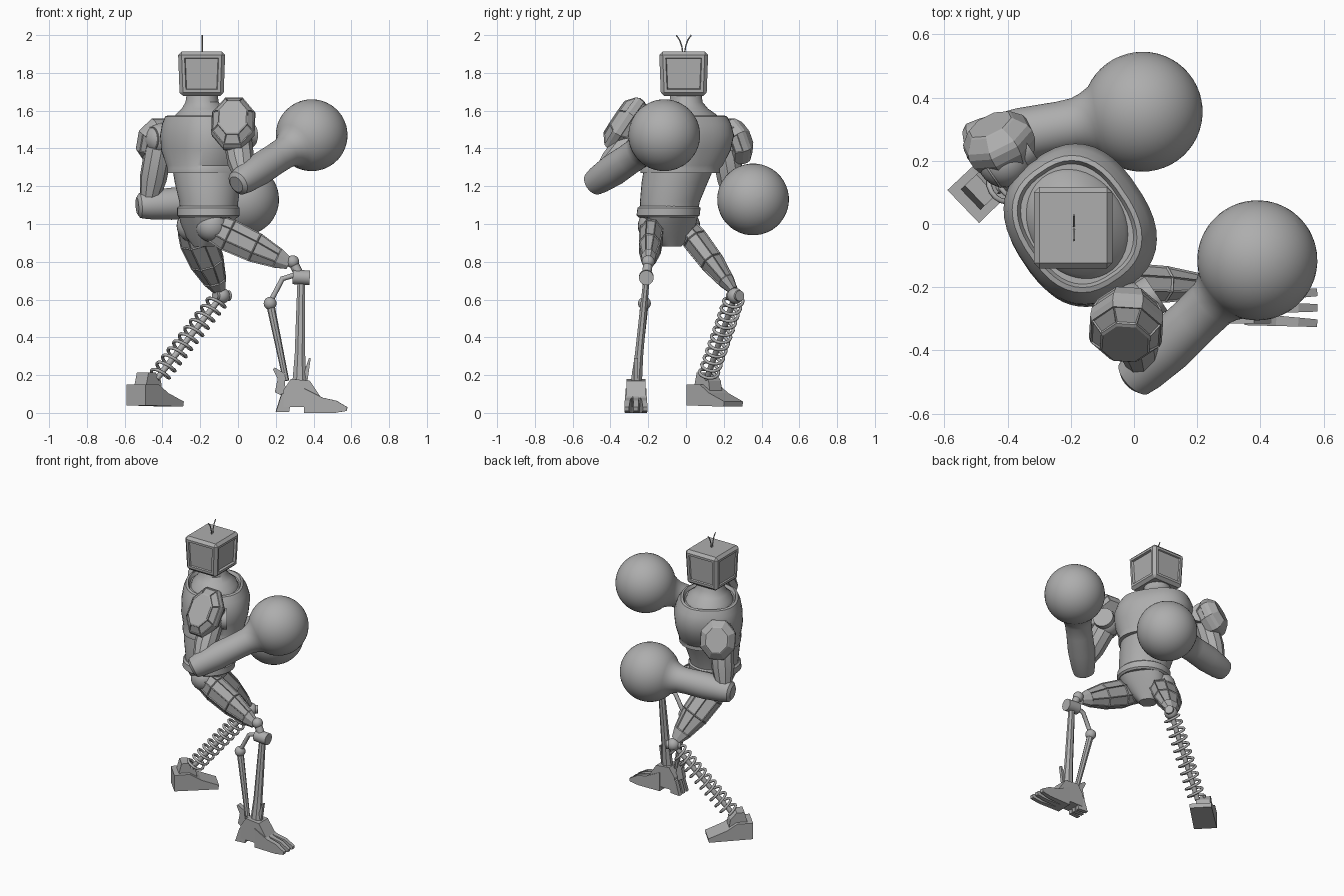
import bpy, bmesh, math
from mathutils import Vector as V

old = bpy.data.objects.get("Cube")
if old:
    bpy.data.objects.remove(old)

metal = bpy.data.materials.new("grey_metal")
metal.use_nodes = True
grey = (0.42, 0.42, 0.42, 1)
metal.diffuse_color = grey
metal.node_tree.nodes["Principled BSDF"].inputs["Base Color"].default_value = grey


def finish(name, bm, angle=35):
    bmesh.ops.recalc_face_normals(bm, faces=bm.faces)
    me = bpy.data.meshes.new(name)
    bm.to_mesh(me)
    bm.free()
    me.materials.append(metal)
    ob = bpy.data.objects.new(name, me)
    bpy.context.collection.objects.link(ob)
    bpy.ops.object.select_all(action="DESELECT")
    ob.select_set(True)
    bpy.context.view_layer.objects.active = ob
    if angle:
        bpy.ops.object.shade_smooth_by_angle(angle=math.radians(angle))
    return ob


def loft(name, rings, n=32, p=2, angle=35, panel=0):
    """Skin a stack of rings, each (centre, x_axis, y_axis)."""
    bm = bmesh.new()
    loops = []
    for c, ax, ay in rings:
        loop = []
        for i in range(n):
            a = math.tau * (i + 0.5) / n
            co, si = math.cos(a), math.sin(a)
            u = math.copysign(abs(co) ** (2 / p), co)
            v = math.copysign(abs(si) ** (2 / p), si)
            loop.append(bm.verts.new(c + ax * u + ay * v))
        loops.append(loop)
    sides = []
    for a, b in zip(loops, loops[1:]):
        for i in range(n):
            j = (i + 1) % n
            sides.append(bm.faces.new((a[i], a[j], b[j], b[i])))
    bm.faces.new(loops[0][::-1])
    bm.faces.new(loops[-1])
    if panel:
        bmesh.ops.recalc_face_normals(bm, faces=bm.faces)
        big = [f for f in sides if f.calc_area() > 0.004]
        bmesh.ops.inset_individual(bm, faces=big, thickness=panel, depth=-panel * 0.7)
    return finish(name, bm, angle)


def limb(name, a, b, profile, n=24, ref=(0, 0, 1), sx=1, sy=1, **kw):
    """Turned shape from a to b; profile is (fraction, radius)."""
    a, b = V(a), V(b)
    ax = (b - a).cross(V(ref)).normalized()
    ay = (b - a).cross(ax).normalized()
    return loft(name, [(a.lerp(b, t), ax * r * sx, ay * r * sy) for t, r in profile], n, **kw)


def rod(name, a, b, r, r2=None, n=12, **kw):
    return limb(name, a, b, [(0, r), (1, r2 or r)], n, **kw)


def ball(name, c, r):
    bm = bmesh.new()
    bmesh.ops.create_uvsphere(bm, u_segments=24, v_segments=14, radius=r)
    bmesh.ops.translate(bm, verts=bm.verts, vec=V(c))
    return finish(name, bm)


def prism(name, outline, origin, yaw, width, tip=1.0):
    """Side outline (along, z) given a width, narrowing to tip at the far end."""
    bm = bmesh.new()
    d, w = V((math.cos(yaw), math.sin(yaw), 0)), V((-math.sin(yaw), math.cos(yaw), 0))
    lo, hi = min(o[0] for o in outline), max(o[0] for o in outline)
    sides = []
    for s in (-0.5, 0.5):
        row = []
        for x, z in outline:
            k = 1 + (tip - 1) * (x - lo) / (hi - lo)
            row.append(bm.verts.new(V(origin) + d * x + w * s * width * k + V((0, 0, z))))
        sides.append(row)
        bm.faces.new(row)
    for i in range(len(outline)):
        j = (i + 1) % len(outline)
        bm.faces.new((sides[0][i], sides[0][j], sides[1][j], sides[1][i]))
    return finish(name, bm, 0)


def tube(name, points, r):
    cu = bpy.data.curves.new(name, "CURVE")
    cu.dimensions = "3D"
    cu.bevel_depth, cu.bevel_resolution, cu.use_fill_caps = r, 2, True
    sp = cu.splines.new("POLY")
    sp.points.add(len(points) - 1)
    for q, c in zip(sp.points, points):
        q.co = (*c, 1)
    cu.materials.append(metal)
    ob = bpy.data.objects.new(name, cu)
    bpy.context.collection.objects.link(ob)


# Torso, turned so the shoulder line runs diagonally
U, F, Z = V((0.56, -0.83, 0)), V((0.83, 0.56, 0)), V((0, 0, 1))


def body(name, rows, p=2.0):
    loft(name, [(V((x, y, z)), U * u, F * f) for x, y, z, u, f in rows], 40, p)


body("waist", [(-.155, -.09, 1.05, .15, .15), (-.155, -.085, 1.12, .16, .155),
               (-.16, -.06, 1.22, .175, .175), (-.165, -.03, 1.32, .19, .185)])
body("chest", [(-.165, -.03, 1.27, .175, .175), (-.165, -.03, 1.27, .2, .195),
               (-.165, -.03, 1.295, .2, .195), (-.168, -.02, 1.31, .205, .195),
               (-.17, -.01, 1.39, .24, .212), (-.17, 0, 1.47, .25, .215),
               (-.175, 0, 1.53, .235, .2), (-.18, 0, 1.57, .215, .18),
               (-.18, 0, 1.575, .2, .165), (-.18, 0, 1.555, .19, .155)], 2.5)
body("neck", [(-.18, 0, 1.54, .19, .155), (-.18, 0, 1.58, .17, .14), (-.185, 0, 1.61, .12, .11),
              (-.19, 0, 1.645, .088, .088), (-.19, 0, 1.7, .08, .08)])
body("belt", [(-.157, -.095, 1.035, .155, .155), (-.157, -.095, 1.045, .168, .165),
              (-.157, -.09, 1.085, .168, .165), (-.157, -.09, 1.095, .155, .155)])
body("pelvis", [(-.18, -.08, .88, .05, .05), (-.18, -.08, .93, .1, .08),
                (-.165, -.09, 1.0, .14, .12), (-.157, -.095, 1.05, .15, .145)], 2.6)

# Monitor head: bevelled case, each side framed, the facing screen sunk
bm = bmesh.new()
bmesh.ops.create_cube(bm, size=1)
for v in bm.verts:
    k = 0.93 if v.co.z < 0 else 1
    v.co = V((-.1925 + v.co.x * .25 * k, -.012 + v.co.y * .26 * k, 1.795 + v.co.z * .235))
bmesh.ops.bevel(bm, geom=bm.edges[:], offset=.018, segments=1, affect="EDGES")
bm.normal_update()
for f in [f for f in bm.faces if f.calc_area() > .02 and abs(f.normal.z) < .5]:
    sunk = f.normal.x > .5
    bmesh.ops.inset_region(bm, faces=[f], thickness=.022, depth=0)
    bmesh.ops.inset_region(bm, faces=[f], thickness=.006, depth=-.014 if sunk else -.008)
finish("monitor_head", bm, 0)
for s in (-1, 1):
    tube("antenna", [(-.19, -.012 + s * y, z) for y, z in
                     ((.004, 1.9), (.01, 1.94), (.022, 1.975), (.04, 2.0))], .0035)


# Arms: forearm flaring into a ball glove
def arm(side, shoulder, elbow, glove, pad, normal, hw, hh):
    elbow, glove, shoulder = V(elbow), V(glove), V(shoulder)
    length, R = (glove - elbow).length, .19
    prof = [(-.06, .045), (-.045, .066), (0, .075), (.12, .085), (.25, .082), (length - .215, .084),
            (length - .185, .094)]
    prof += [(length - R * math.cos(a), R * math.sin(a))
             for a in (.62 + (math.pi - .63) * i / 20 for i in range(21))]
    limb(side + "_forearm_and_glove", elbow, glove, [(t / length, r) for t, r in prof], 40)
    limb(side + "_upper_arm", shoulder, elbow, [(0, .06), (.15, .075), (.6, .072), (.85, .055), (1, .05)],
         10, angle=20)
    ball(side + "_elbow", elbow, .06)
    ball(side + "_shoulder", shoulder, .085)
    rod(side + "_shoulder_disc", shoulder - F * .06, shoulder + F * .09, .065, n=24)
    n = V(normal).normalized()
    ax = n.cross(Z).normalized()
    ay = ax.cross(n)
    rows = [(-.07, .82), (-.03, .97), (.0, 1), (.02, .95), (.055, .68), (.06, .62)]
    loft(side + "_shoulder_pad", [(V(pad) + n * h, ax * hw * k, ay * hh * k) for h, k in rows],
         8, angle=0, panel=.006)


arm("right", (-.005, -.27, 1.47), (.03, -.46, 1.235), (.39, -.115, 1.47),
    (-.025, -.33, 1.535), (-.05, -.82, .55), .125, .17)
arm("left", (-.41, .2, 1.45), (-.475, .26, 1.1), (.027, .355, 1.13),
    (-.43, .265, 1.44), (-.4, .8, .35), .12, .135)

# Thighs: faceted armour
thigh = [(-.08, .05), (0, .085), (.2, .1), (.55, .092), (.85, .062), (1, .035)]
limb("right_thigh", (-.13, -.18, .98), (.27, -.2, .79), thigh, 8, (0, 1, 0), .95, .68, angle=0, panel=.007)
limb("left_thigh", (-.24, .0, .98), (-.1, .25, .65), thigh, 8, (1, 0, 0), .75, 1.05, angle=0, panel=.007)
ball("right_hip", (-.14, -.17, .99), .085)
ball("left_hip", (-.24, -.01, .99), .085)

# Left lower leg: coil spring on a rod
knee, ankle = V((-.085, .26, .62)), V((-.43, .11, .18))
ball("left_knee", knee, .042)
rod("left_knee_pin", knee - F * .045, knee + F * .045, .028, n=16)
rod("spring_core", knee, ankle, .016)
axis = ankle - knee
px = axis.cross(Z).normalized()
py = axis.cross(px).normalized()
turns, steps = 11, 16
tube("coil_spring", [knee + axis * (.04 + .94 * i / (turns * steps))
                     + (px * math.cos(math.tau * i / steps) + py * math.sin(math.tau * i / steps)) * .05
                     for i in range(turns * steps + 1)], .0085)

# Left foot: wedge shoe with ankle block
heel, turn = (-.54, .055, 0), .765
prism("left_foot", [(0, .04), (.28, .033), (.285, .06), (.17, .105), (.1, .15), (0, .15)], heel, turn, .145, .95)
prism("left_ankle_block", [(.03, .14), (.15, .11), (.14, .17), (.1, .215), (.05, .215)], heel, turn, .09)

# Right lower leg: two struts hanging from a knee roller
ball("right_knee", (.29, -.2, .8), .034)
rod("right_knee_roller", (.29, -.21, .72), (.38, -.21, .715), .039, n=20)
rod("right_knee_link", (.29, -.2, .8), (.33, -.21, .72), .025)
limb("right_shin", (.335, -.21, .7), (.325, -.265, .14),
     [(0, .022), (.3, .026), (.7, .03), (1, .042)], 8, (0, 1, 0), 1, .8, angle=0)
tube("strut_link", [(.3, -.21, .73), (.235, -.215, .71), (.17, -.22, .585)], .014)
ball("strut_joint", (.17, -.22, .58), .034)
rod("rear_strut", (.17, -.22, .58), (.255, -.26, .17), .022, .016, 8)
prism("shin_spike", [(0, .15), (.035, .15), (.055, .29), (.045, .29)], (.33, -.265, 0), 0, .02)

# Right foot: clawed toes and heel spurs
prism("right_foot", [(0, .03), (.17, .03), (.2, .08), (.14, .17), (.04, .18), (0, .12)], (.24, -.265, 0), 0, .1)
for s in (-1, 0, 1):
    prism("right_toe", [(0, .0), (.16, 0), (.225, .01), (.23, .03), (.17, .065), (.1, .08), (.0, .13)],
          (.35, -.265 + s * .035, 0), s * .06, .04, .6)
    prism("right_heel_spur", [(0, .005), (.07, .005), (.09, .12), (.03, .1)],
          (.2, -.265 + s * .04, 0), s * -.1, .026)
prism("heel_hook", [(.0, .11), (.06, .08), (.05, .21), (.0, .24), (-.01, .23), (.015, .18)],
      (.195, -.265, 0), 0, .03)
